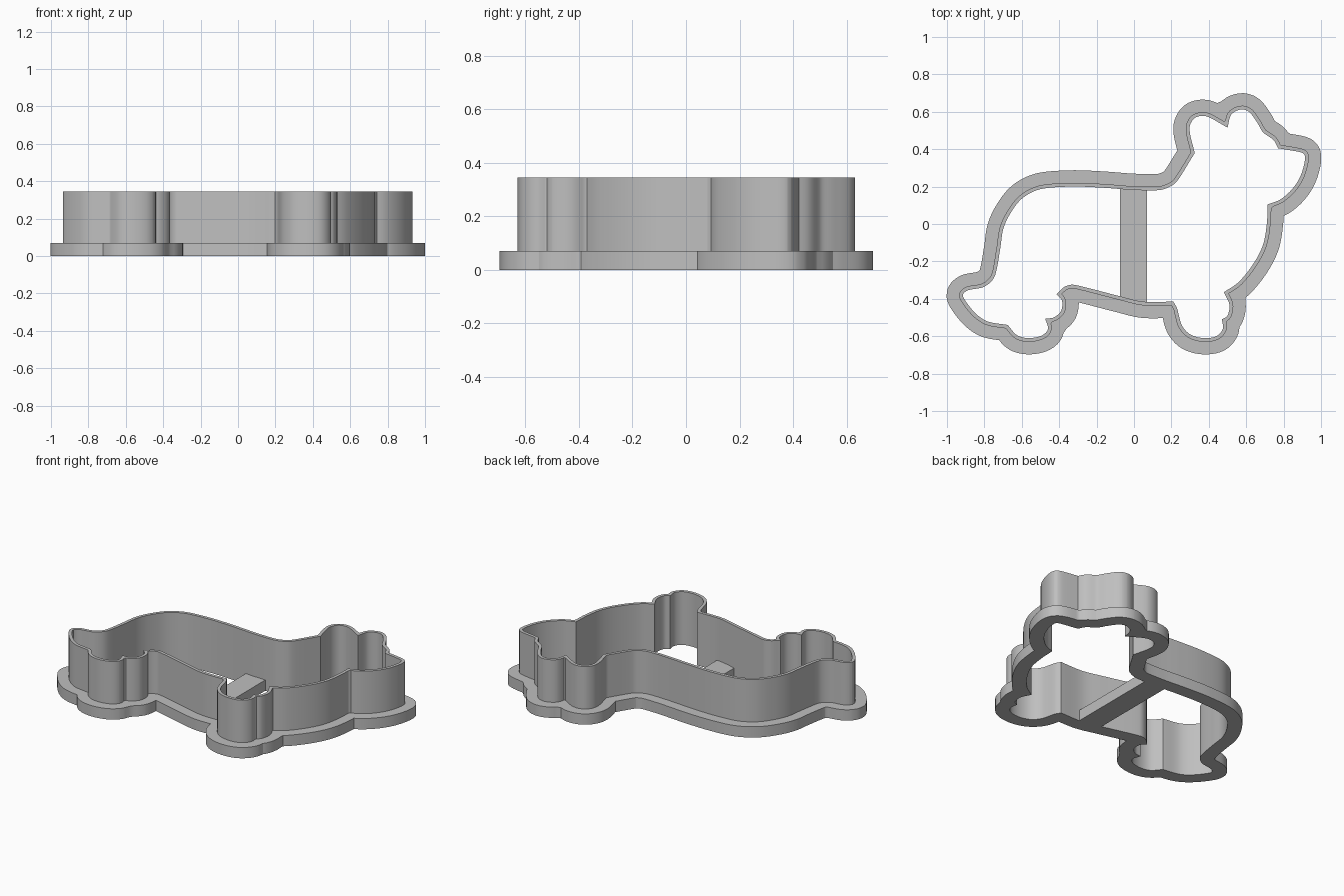
import bpy
import bmesh
import math
from mathutils import Vector

cube = bpy.data.objects.get("Cube")
if cube:
    bpy.data.objects.remove(cube, do_unlink=True)

BASE_H, TOTAL_H = 0.07, 0.345
WALL_T, FLANGE_T = 0.02, 0.087

grey = bpy.data.materials.new("plain_grey")
grey.use_nodes = True
colour = (0.52, 0.52, 0.52, 1.0)
grey.diffuse_color = colour
grey.node_tree.nodes["Principled BSDF"].inputs["Base Color"].default_value = colour

# Inner outline, clockwise; each stroke is smooth and strokes meet at corners
tail_and_back = [(-.675, -.54), (-.785, -.52), (-.855, -.47), (-.915, -.385), (-.89, -.355),
                 (-.80, -.335), (-.745, -.28), (-.715, -.13), (-.70, -.03), (-.665, .05),
                 (-.60, .135), (-.505, .185), (-.345, .20), (-.18, .195), (0, .182),
                 (.14, .182), (.21, .21), (.245, .25), (.325, .38)]
rear_ear = [(.30, .48), (.30, .53), (.33, .57), (.39, .575), (.50, .515)]
front_ear = [(.52, .585), (.57, .612), (.615, .60), (.66, .54), (.69, .49), (.745, .45), (.77, .405)]
muzzle = [(.885, .385), (.912, .37), (.91, .32), (.885, .245), (.84, .18), (.78, .13), (.715, .105)]
chest = [(.71, 0), (.69, -.11), (.64, -.21), (.56, -.31), (.48, -.365)]
elbow = [(.51, -.43), (.50, -.49), (.47, -.51)]
front_leg = [(.475, -.56), (.44, -.60), (.37, -.61), (.30, -.59), (.255, -.54), (.23, -.45), (.21, -.415)]
belly = [(.05, -.415), (-.08, -.385), (-.32, -.325), (-.37, -.335), (-.415, -.375)]
knee = [(-.385, -.41), (-.39, -.465), (-.43, -.50), (-.475, -.505)]
hind_leg = [(-.46, -.56), (-.49, -.595), (-.56, -.61), (-.625, -.595), (-.675, -.54)]
strokes = [tail_and_back, rear_ear, front_ear, muzzle, chest,
           elbow, front_leg, belly, knee, hind_leg]


def spline(points, step=0.012):
    """Even samples of a smooth curve through the points, without the last one."""
    p = [Vector(q) for q in points]
    p = [2 * p[0] - p[1]] + p + [2 * p[-1] - p[-2]]
    out = []
    for a, b, c, d in zip(p, p[1:], p[2:], p[3:]):
        n = max(2, math.ceil((c - b).length / step))
        m0, m1 = (c - a) / 2, (d - b) / 2
        # limit tangents so uneven spacing does not overshoot
        reach = (c - b).length
        m0 = m0.normalized() * min(m0.length, reach)
        m1 = m1.normalized() * min(m1.length, reach)
        for i in range(n):
            t = i / n
            s = t * t * (3 - 2 * t)
            out.append(b * (1 - s) + c * s + m0 * t * (1 - t) ** 2 - m1 * t * t * (1 - t))
    return out


def offset(loop, dist):
    """Outward offset with rounded convex corners and trimmed concave ones."""
    out = []
    count = len(loop)
    for i, p in enumerate(loop):
        d0 = (p - loop[i - 1]).normalized()
        d1 = (loop[(i + 1) % count] - p).normalized()
        n0, n1 = Vector((-d0.y, d0.x)), Vector((-d1.y, d1.x))
        steps = max(1, math.ceil(n0.angle(n1) / 0.2))
        for k in range(steps):
            n = n0.lerp(n1, (k + 0.5) / steps).normalized()
            q = p + n * dist
            if min((q - r).length_squared for r in loop) > (dist - 0.001) ** 2:
                out.append(q)
    return out


def plate(name, loops, z0, z1):
    """Extruded flat shape; any loop after the first is a hole."""
    curve = bpy.data.curves.new(name, "CURVE")
    curve.dimensions = "2D"
    curve.fill_mode = "BOTH"
    curve.extrude = (z1 - z0) / 2
    for loop in loops:
        s = curve.splines.new("POLY")
        s.points.add(len(loop) - 1)
        for pt, co in zip(s.points, loop):
            pt.co = (co[0], co[1], 0, 1)
        s.use_cyclic_u = True
    obj = bpy.data.objects.new(name, curve)
    obj.location.z = (z0 + z1) / 2
    bpy.context.collection.objects.link(obj)
    bpy.ops.object.select_all(action="DESELECT")
    obj.select_set(True)
    bpy.context.view_layer.objects.active = obj
    bpy.ops.object.convert(target="MESH")
    obj = bpy.context.view_layer.objects.active
    # weld caps to sides
    bm = bmesh.new()
    bm.from_mesh(obj.data)
    bmesh.ops.remove_doubles(bm, verts=bm.verts, dist=0.0002)
    bmesh.ops.recalc_face_normals(bm, faces=bm.faces)
    bm.to_mesh(obj.data)
    bm.free()
    obj.data.materials.clear()
    obj.data.materials.append(grey)
    bpy.ops.object.shade_smooth_by_angle(angle=math.radians(30))
    return obj


# Chain the strokes into one closed outline
inner = []
last = strokes[-1][-1]
for stroke in strokes:
    inner += spline(stroke if stroke[0] == last else [last] + stroke)
    last = stroke[-1]

# Base flange, thin cutting wall and the bridging bar
plate("base_flange", [offset(inner, FLANGE_T), inner], 0, BASE_H)
plate("cutting_wall", [offset(inner, WALL_T), inner], BASE_H, TOTAL_H)
plate("cross_bar", [[(-.075, -.395), (.07, -.424), (.07, .19), (-.075, .195)]], 0, BASE_H)
